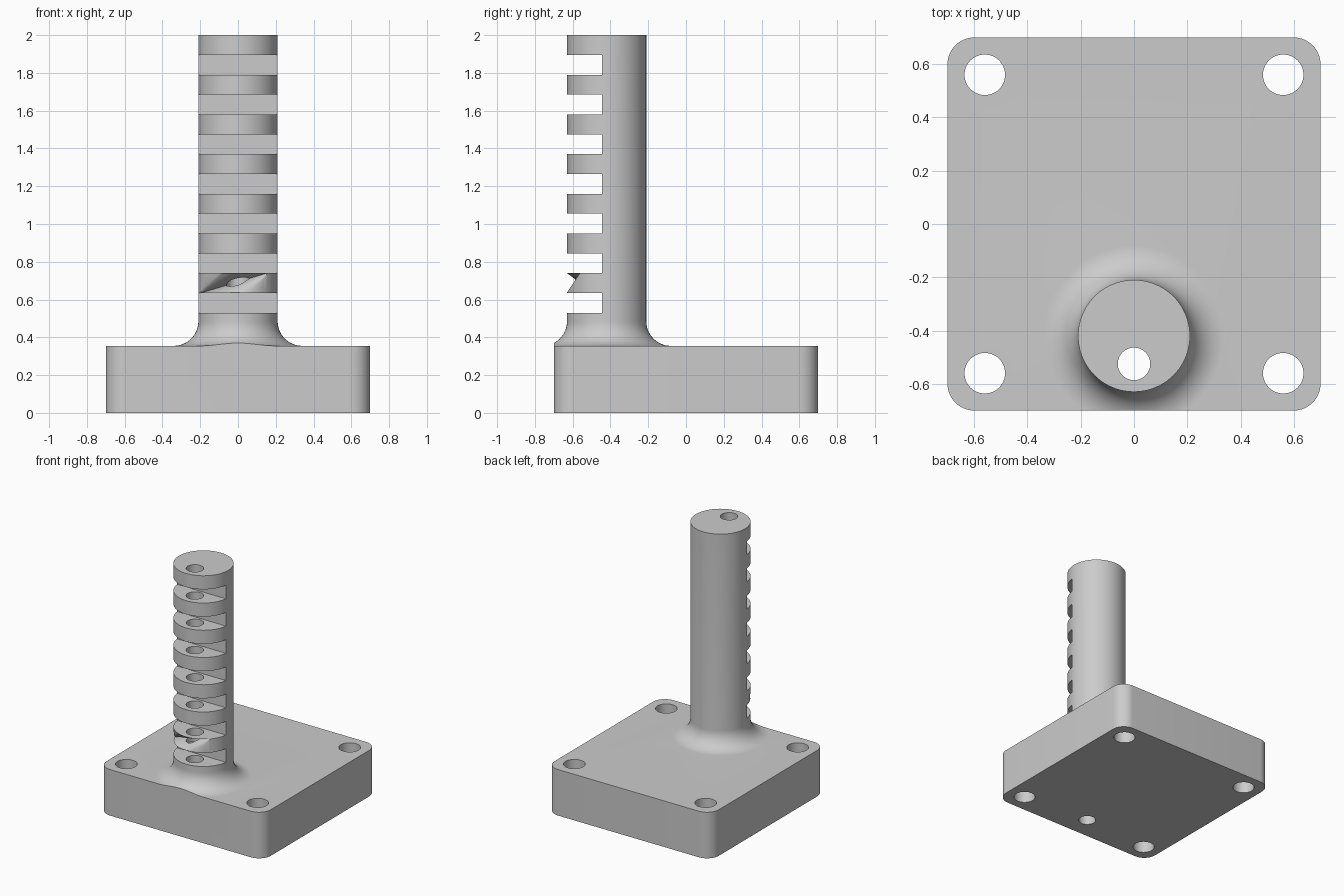
import bpy, bmesh
from math import sin, cos, pi, atan2

if "Cube" in bpy.data.objects:
    bpy.data.objects.remove(bpy.data.objects["Cube"], do_unlink=True)

BASE_TOP, HALF, CORNER = 0.355, 0.7, 0.1
POST_Y, POST_R, FLARE = -0.42, 0.21, 0.13
SLOT_H, PITCH, FIRST_SLOT = 0.105, 0.21, 0.53

grey = bpy.data.materials.new("plain grey")
grey.use_nodes = True
grey.diffuse_color = (0.6, 0.6, 0.6, 1)
grey.node_tree.nodes["Principled BSDF"].inputs["Base Color"].default_value = (0.6, 0.6, 0.6, 1)


def make(name, bm):
    bmesh.ops.recalc_face_normals(bm, faces=bm.faces[:])
    mesh = bpy.data.meshes.new(name)
    bm.to_mesh(mesh)
    bm.free()
    mesh.materials.append(grey)
    ob = bpy.data.objects.new(name, mesh)
    bpy.context.collection.objects.link(ob)
    return ob


def prism(name, outline, z0, z1):
    bm = bmesh.new()
    low = [bm.verts.new((x, y, z0)) for x, y in outline]
    high = [bm.verts.new((x, y, z1)) for x, y in outline]
    bm.faces.new(low)
    bm.faces.new(high)
    for i in range(len(low)):
        j = (i + 1) % len(low)
        bm.faces.new((low[i], low[j], high[j], high[i]))
    return make(name, bm)


def circle(x, y, r, n=48):
    return [(x + r * cos(2 * pi * i / n), y + r * sin(2 * pi * i / n)) for i in range(n)]


def box(name, x0, x1, y0, y1, z0, z1):
    return prism(name, [(x0, y0), (x1, y0), (x1, y1), (x0, y1)], z0, z1)


def combine(target, tool, operation):
    tool.hide_render = True
    mod = target.modifiers.new(operation, 'BOOLEAN')
    mod.operation, mod.solver, mod.object = operation, 'EXACT', tool
    bpy.context.view_layer.objects.active = target
    bpy.ops.object.modifier_apply(modifier=mod.name)
    bpy.data.objects.remove(tool, do_unlink=True)


# Rounded base block
outline = []
for q, (sx, sy) in enumerate([(1, 1), (-1, 1), (-1, -1), (1, -1)]):
    for i in range(13):
        a = (q + i / 12) * pi / 2
        outline.append((sx * (HALF - CORNER) + CORNER * cos(a),
                        sy * (HALF - CORNER) + CORNER * sin(a)))
stand = prism("slotted_post_on_base", outline, 0, BASE_TOP)

# Round post with a flared foot, trimmed flush with the base front
profile = [(0, 0.2), (POST_R + FLARE, 0.2)]
for i in range(17):
    a = i / 16 * pi / 2
    profile.append((POST_R + FLARE * (1 - sin(a)), BASE_TOP + FLARE * (1 - cos(a))))
profile += [(POST_R, 2), (0, 2)]
bm = bmesh.new()
verts = [bm.verts.new((r, POST_Y, z)) for r, z in profile]
edges = [bm.edges.new(pair) for pair in zip(verts, verts[1:])]
bmesh.ops.spin(bm, geom=verts + edges, cent=(0, POST_Y, 0), axis=(0, 0, 1),
               angle=2 * pi, steps=80, use_duplicate=False)
bmesh.ops.remove_doubles(bm, verts=bm.verts[:], dist=0.0005)
post = make("post", bm)
combine(post, box("front_trim", -1, 1, -1, -HALF, 0, 1), 'DIFFERENCE')

# Seven slots across the front of the post
for k in range(7):
    z = FIRST_SLOT + k * PITCH
    combine(post, box("slot", -0.5, 0.5, -1, -0.445, z, z + SLOT_H), 'DIFFERENCE')

# Chipped lowest tooth: two opposing fans carve a twisted notch
a0, a1 = atan2(-0.065, -0.2), atan2(-0.14, 0.16)
z0, z1 = FIRST_SLOT + SLOT_H - 0.002, FIRST_SLOT + PITCH + 0.002
arc = [a0 + (a1 - a0) * i / 24 for i in range(25)]
bm = bmesh.new()
low, high = ([bm.verts.new((0.213 * cos(a), POST_Y + 0.213 * sin(a), z)) for a in arc]
             for z in (z0, z1))
for i in range(24):
    bm.faces.new((low[i], low[i + 1], high[i + 1], high[i]))
    bm.faces.new((low[0], high[i], high[i + 1]))
    bm.faces.new((high[-1], low[i], low[i + 1]))
combine(post, make("chip", bm), 'DIFFERENCE')

combine(stand, post, 'UNION')

# Corner bolt holes and the long bore down the post
for sx in (-1, 1):
    for sy in (-1, 1):
        combine(stand, prism("bolt_hole", circle(sx * 0.56, sy * 0.56, 0.076), -1, 1), 'DIFFERENCE')
combine(stand, prism("bore", circle(0, -0.525, 0.061), -1, 3), 'DIFFERENCE')

# Smooth curved walls, crisp edges
bpy.ops.object.select_all(action='DESELECT')
stand.select_set(True)
bpy.context.view_layer.objects.active = stand
bpy.ops.object.shade_smooth_by_angle(angle=pi / 6)
